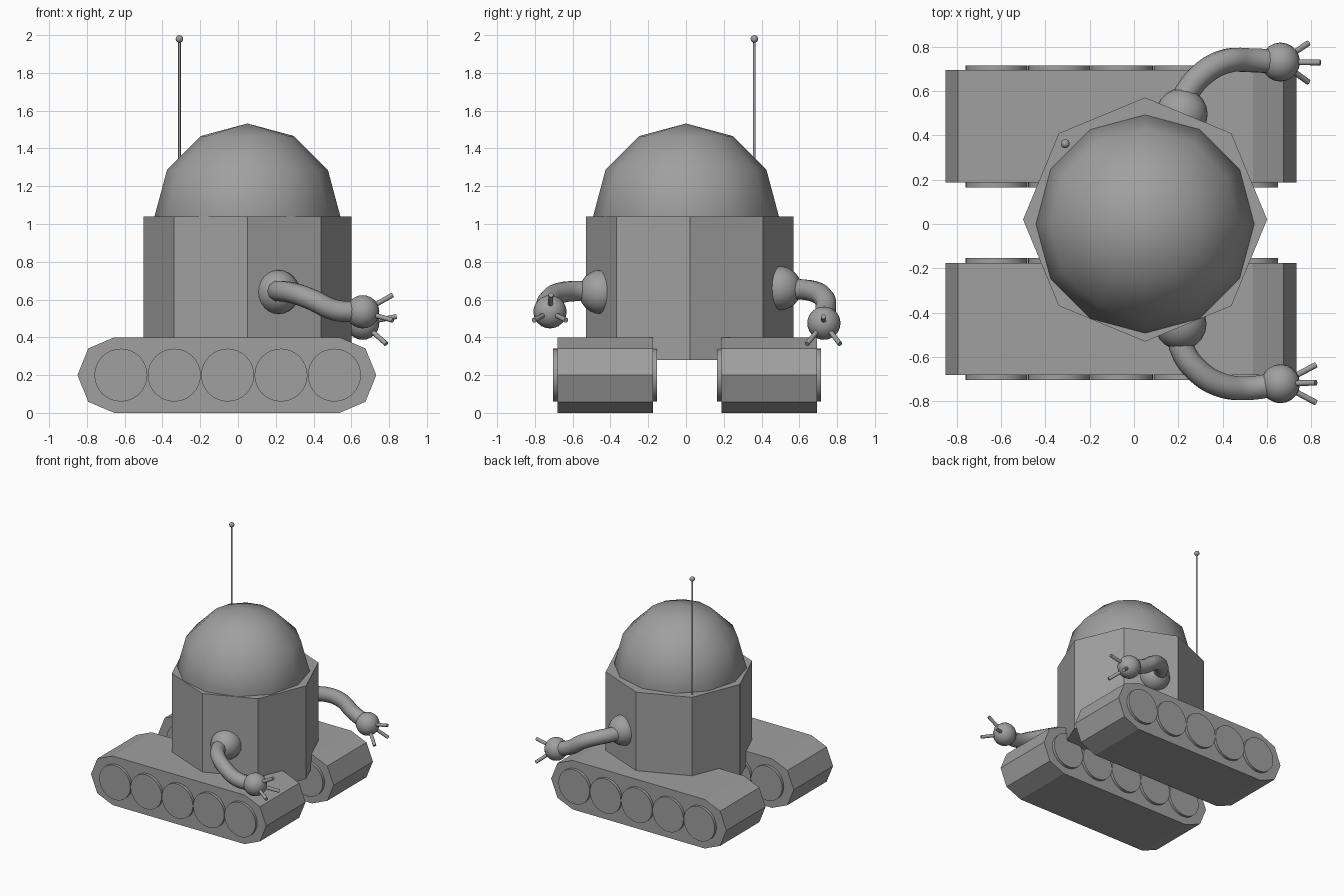
import bpy, math
from mathutils import Vector

if "Cube" in bpy.data.objects:
    bpy.data.objects.remove(bpy.data.objects["Cube"])

grey = bpy.data.materials.new("plain grey")
grey.diffuse_color = (0.35, 0.35, 0.35, 1)
grey.use_nodes = True
grey.node_tree.nodes["Principled BSDF"].inputs["Base Color"].default_value = grey.diffuse_color


def finish(name, smooth=None):
    ob = bpy.context.object
    ob.name = name
    ob.data.materials.clear()
    ob.data.materials.append(grey)
    if smooth:
        bpy.ops.object.shade_smooth_by_angle(angle=math.radians(smooth))
    return ob


def ball(name, centre, radius, segments=20, rings=12):
    bpy.ops.mesh.primitive_uv_sphere_add(segments=segments, ring_count=rings,
                                         radius=radius, location=centre)
    return finish(name, 60)


def rod(name, a, b, radius, sides=12, smooth=40):
    a, b = Vector(a), Vector(b)
    bpy.ops.mesh.primitive_cylinder_add(
        vertices=sides, radius=radius, depth=(b - a).length, location=(a + b) / 2,
        rotation=(b - a).to_track_quat('Z', 'Y').to_euler())
    return finish(name, smooth)


def tube(name, points, radius):
    curve = bpy.data.curves.new(name, 'CURVE')
    curve.dimensions = '3D'
    curve.bevel_depth = radius
    curve.bevel_resolution = 3
    curve.resolution_u = 6
    curve.use_fill_caps = True
    spline = curve.splines.new('BEZIER')
    spline.bezier_points.add(len(points) - 1)
    for bp, p in zip(spline.bezier_points, points):
        bp.co = p
        bp.handle_left_type = bp.handle_right_type = 'AUTO'
    ob = bpy.data.objects.new(name, curve)
    bpy.context.collection.objects.link(ob)
    bpy.ops.object.select_all(action='DESELECT')
    bpy.context.view_layer.objects.active = ob
    ob.select_set(True)
    bpy.ops.object.convert(target='MESH')
    return finish(name, 50)


# Octagonal body and faceted dome head
rod("body", (0.05, 0.02, 0.28), (0.05, 0.02, 1.04), 0.55, 8, None)
ball("dome", (0.05, 0, 1.04), 0.492, 12, 6)

# Antenna
rod("antenna_rod", (-0.31, 0.362, 1.0), (-0.31, 0.362, 1.98), 0.007)
ball("antenna_tip", (-0.31, 0.362, 1.98), 0.02, 16, 8)

# Tracks: two half-octagon ends joined by flat runs
profile = []
for i in range(5):
    a = math.radians(90 - 45 * i)
    profile.append((0.537 + 0.195 * math.cos(a), 0.2 + 0.2 * math.sin(a)))
for i in range(5):
    a = math.radians(270 - 45 * i)
    profile.append((-0.655 + 0.195 * math.cos(a), 0.2 + 0.2 * math.sin(a)))

for side, yc in (("front", -0.428), ("back", 0.44)):
    n = len(profile)
    verts = [(x, yc + s * 0.253, z) for s in (-1, 1) for x, z in profile]
    faces = [list(range(n))[::-1], list(range(n, 2 * n))]
    faces += [(i, (i + 1) % n, n + (i + 1) % n, n + i) for i in range(n)]
    mesh = bpy.data.meshes.new(side + "_track")
    mesh.from_pydata(verts, [], faces)
    ob = bpy.data.objects.new(side + "_track", mesh)
    bpy.context.collection.objects.link(ob)
    mesh.materials.append(grey)
    # outward normals
    bpy.context.view_layer.objects.active = ob
    bpy.ops.object.mode_set(mode='EDIT')
    bpy.ops.mesh.select_all(action='SELECT')
    bpy.ops.mesh.normals_make_consistent(inside=False)
    bpy.ops.object.mode_set(mode='OBJECT')
    # Wheels poking out of both sides
    for i in range(5):
        x = -0.62 + 0.2825 * i
        rod(f"{side}_wheel_{i + 1}", (x, yc - 0.275, 0.2), (x, yc + 0.275, 0.2), 0.14, 32)

# Arms: shoulder, bent tube, hand ball and three fingers
arms = {
    "front": ((0.21, -0.45, 0.64), (0.66, -0.72, 0.535),
              [(0.2, -0.46, 0.64), (0.22, -0.57, 0.645), (0.29, -0.665, 0.635),
               (0.39, -0.725, 0.6), (0.51, -0.74, 0.545), (0.66, -0.72, 0.535)],
              [(0.82, -0.715, 0.625), (0.82, -0.805, 0.49), (0.82, -0.635, 0.49)]),
    "back": ((0.215, 0.495, 0.66), (0.66, 0.73, 0.475),
             [(0.2, 0.5, 0.66), (0.24, 0.595, 0.655), (0.32, 0.685, 0.64),
              (0.42, 0.735, 0.6), (0.52, 0.738, 0.53), (0.66, 0.73, 0.475)],
             [(0.84, 0.728, 0.51), (0.785, 0.815, 0.365), (0.785, 0.64, 0.365)]),
}
for side, (shoulder, hand, path, tips) in arms.items():
    ball(side + "_shoulder", shoulder, 0.117)
    tube(side + "_arm", path, 0.056)
    ball(side + "_hand", hand, 0.088)
    for i, tip in enumerate(tips):
        rod(f"{side}_finger_{i + 1}", hand, tip, 0.013)
